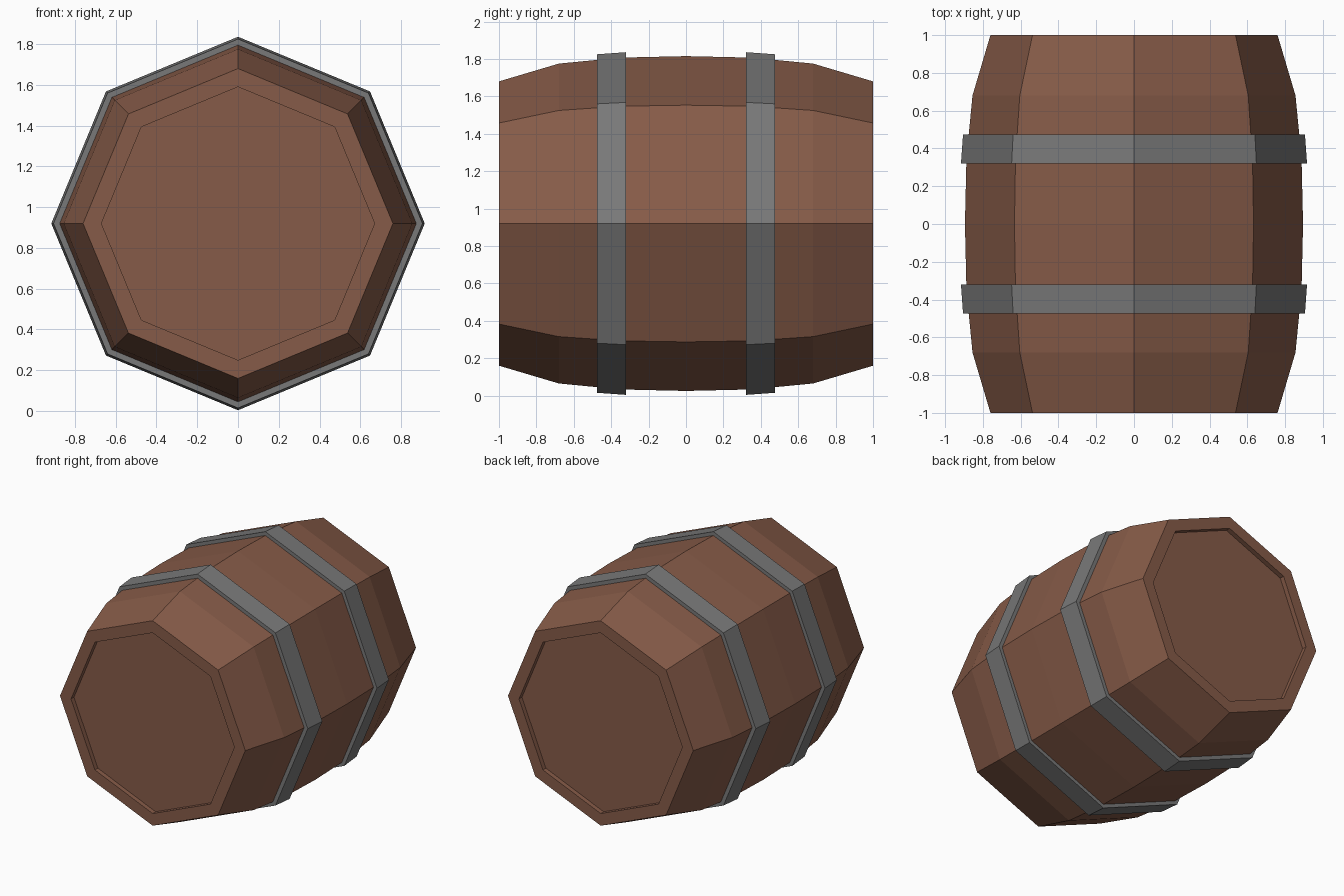
import bpy, bmesh, math

if "Cube" in bpy.data.objects:
    bpy.data.objects.remove(bpy.data.objects["Cube"])

CZ = 0.92   # height of the barrel axis
SIDES = 8


def material(name, rgb):
    m = bpy.data.materials.new(name)
    m.diffuse_color = (*rgb, 1)
    m.use_nodes = True
    m.node_tree.nodes["Principled BSDF"].inputs["Base Color"].default_value = m.diffuse_color
    return m


def lathe(name, profile, mat, closed=False):
    """Spin (radius, y) points around the lengthwise axis into flat facets."""
    bm = bmesh.new()
    rings = []
    for r, y in profile:
        angles = [2 * math.pi * i / SIDES for i in range(SIDES)]
        rings.append([bm.verts.new((r * math.cos(a), y, CZ + r * math.sin(a)))
                      for a in angles])
    pairs = list(zip(rings, rings[1:]))
    if closed:
        pairs.append((rings[-1], rings[0]))
    else:
        bm.faces.new(rings[0])
        bm.faces.new(rings[-1])
    for a, b in pairs:
        for i in range(SIDES):
            j = (i + 1) % SIDES
            bm.faces.new((a[i], a[j], b[j], b[i]))
    bmesh.ops.recalc_face_normals(bm, faces=bm.faces)
    me = bpy.data.meshes.new(name)
    bm.to_mesh(me)
    bm.free()
    me.materials.append(mat)
    ob = bpy.data.objects.new(name, me)
    bpy.context.collection.objects.link(ob)
    return ob


wood = material("wood", (0.24, 0.105, 0.065))
iron = material("iron", (0.19, 0.19, 0.19))

# Bulging body with a shallow recessed lid at each end
half = [(0.67, -0.965), (0.67, -1.0), (0.76, -1.0), (0.855, -0.68), (0.887, -0.35)]
body = half + [(0.895, 0)] + [(r, -y) for r, y in reversed(half)]
lathe("barrel_body", body, wood)

# Two tapered hoops
for name, s in (("front_hoop", -1), ("back_hoop", 1)):
    section = [(0.905, 0.475), (0.916, 0.32), (0.87, 0.32), (0.86, 0.475)]
    lathe(name, [(r, s * y) for r, y in section], iron, closed=True)
